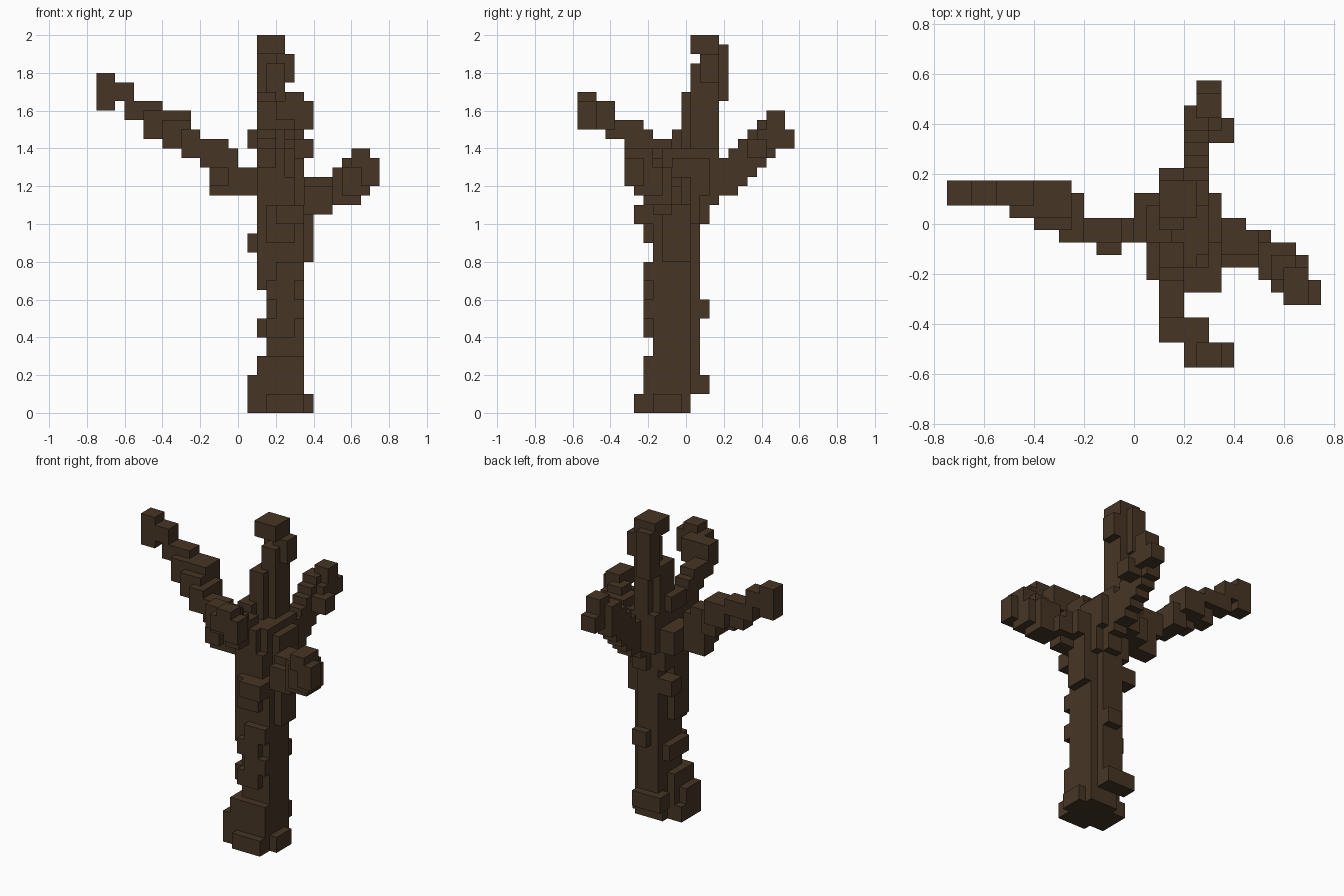
import bpy, bmesh, math
from itertools import product
from mathutils import Vector

if "Cube" in bpy.data.objects:
    bpy.data.objects.remove(bpy.data.objects["Cube"], do_unlink=True)

U = 0.05    # block size
owner = {}  # block position -> part name

bark = bpy.data.materials.new("dark_bark")
bark.use_nodes = True
colour = (0.062, 0.036, 0.018, 1)
bark.diffuse_color = colour
bsdf = bark.node_tree.nodes["Principled BSDF"]
bsdf.inputs["Base Color"].default_value = colour
bsdf.inputs["Roughness"].default_value = 0.9


def stamp(name, size, corner):
    """Fill a box of blocks from its lowest corner."""
    for step in product(*map(range, size)):
        owner.setdefault(tuple(c + s for c, s in zip(corner, step)), name)


def limb(name, size, *path):
    """Drag a box-shaped brush along a path."""
    for a, b in zip(path, path[1:]):
        a, b = Vector(a), Vector(b)
        steps = int(max(abs(d) for d in b - a))
        for i in range(steps + 1):
            stamp(name, size, [math.floor(c + 0.5) for c in a.lerp(b, i / steps)])


# Trunk with one chamfered corner, and the flare at its foot
stamp("trunk", (4, 4, 22), (3, -3, 0))
stamp("trunk", (3, 1, 18), (3, 1, 2))
stamp("root_flare", (4, 2, 2), (3, -5, 0))
stamp("root_flare", (7, 3, 2), (1, -3, 0))
stamp("root_flare", (2, 3, 4), (1, -4, 0))
stamp("root_flare", (5, 4, 6), (2, -4, 0))
stamp("root_flare", (4, 2, 2), (2, 1, 2))

# Knots on the bark
for z in range(8, 16, 2):
    stamp("bark_knots", (3, 1, 2), (3 + z // 2 % 2, -4, z))
for z in (10, 20):
    stamp("bark_knots", (2, 2, 2), (4, 1, z))
stamp("bark_knots", (1, 4, 2), (2, -3, 8))
stamp("bark_knots", (1, 3, 7), (2, -3, 13))
stamp("bark_knots", (2, 2, 2), (1, 0, 17))
stamp("bark_knots", (3, 1, 4), (3, -4, 18))
stamp("bark_knots", (3, 2, 2), (4, -5, 20))
stamp("bark_knots", (1, 3, 6), (7, -2, 16))

# Crown where the limbs part
stamp("crown", (4, 5, 5), (2, -3, 20))
stamp("crown", (3, 3, 8), (2, -3, 20))
stamp("crown", (1, 3, 7), (6, -1, 20))
stamp("crown", (4, 6, 5), (2, -2, 23))
stamp("crown", (2, 2, 4), (5, 1, 23))
stamp("crown", (2, 3, 2), (1, -1, 28))
stamp("crown", (2, 2, 3), (0, 1, 23))

# Upright spike with a blunt head
stamp("top_spike", (2, 3, 8), (2, 0, 26))
stamp("top_spike", (2, 3, 9), (3, 1, 28))
stamp("top_spike", (2, 2, 6), (2, 3, 33))
stamp("top_spike", (2, 2, 3), (4, 2, 35))
stamp("top_spike", (3, 3, 2), (2, 1, 38))

# Long branch on the right, thickening toward the crown
limb("right_branch", (2, 2, 2), (-15, 2, 34), (-15, 2, 32), (-13, 2, 33))
limb("right_branch", (2, 2, 2), (-12, 2, 31), (-10, 2, 31))
limb("right_branch", (2, 2, 3), (-10, 1, 29), (-7, 2, 29), (-8, 0, 28), (-6, -1, 27), (-6, 1, 27))
limb("right_branch", (3, 2, 3), (-4, -1, 26), (-3, -1, 25), (-3, -1, 23), (0, -1, 23))
stamp("right_branch", (2, 2, 2), (-3, -2, 24))

# Short hooked branch on the left
limb("left_branch", (3, 2, 3), (6, -1, 22), (7, -3, 21))
stamp("left_branch", (2, 2, 2), (9, -2, 22))
limb("left_branch", (3, 2, 4), (10, -3, 22), (10, -4, 22))
limb("left_branch", (3, 2, 3), (11, -4, 23), (11, -5, 23))
limb("left_branch", (2, 2, 2), (11, -4, 25), (12, -6, 26), (13, -6, 24))

# Front branch, curling outward at its tip
limb("front_branch", (2, 2, 3), (2, -3, 26), (2, -5, 26), (2, -6, 28))
limb("front_branch", (2, 2, 2), (2, -6, 29), (2, -8, 29))
limb("front_branch", (2, 2, 3), (2, -9, 30), (4, -9, 30))
limb("front_branch", (2, 2, 2), (4, -11, 31), (5, -11, 32), (6, -11, 30))

# Back branch, forked near its tip
limb("back_branch", (2, 2, 4), (4, 2, 22), (4, 5, 24), (4, 8, 27), (5, 9, 28))
limb("back_branch", (2, 2, 2), (6, 7, 27), (5, 8, 28), (5, 10, 28))


def add_exposed_faces(bm, cell):
    """Add the sides of a block that touch open air."""
    centre = Vector((cell[0] + 0.5, cell[1], cell[2] + 0.5))
    for axis, sign in product(range(3), (-1, 1)):
        near = list(cell)
        near[axis] += sign
        if tuple(near) in owner:
            continue
        n, u = Vector((0, 0, 0)), Vector((0, 0, 0))
        n[axis] = sign / 2
        u[(axis + 1) % 3] = 0.5
        v = n.cross(u) * 2
        ring = (-u - v, u - v, u + v, v - u)
        bm.faces.new([bm.verts.new((centre + n + r) * U) for r in ring])


# Build each part as a shell with its flat areas merged
for name in dict.fromkeys(owner.values()):
    bm = bmesh.new()
    for cell, part in owner.items():
        if part == name:
            add_exposed_faces(bm, cell)
    bmesh.ops.remove_doubles(bm, verts=bm.verts, dist=0.001)
    bmesh.ops.dissolve_limit(bm, angle_limit=math.radians(1),
                             verts=bm.verts, edges=bm.edges)
    mesh = bpy.data.meshes.new(name)
    bm.to_mesh(mesh)
    bm.free()
    mesh.materials.append(bark)
    bpy.context.collection.objects.link(bpy.data.objects.new(name, mesh))
